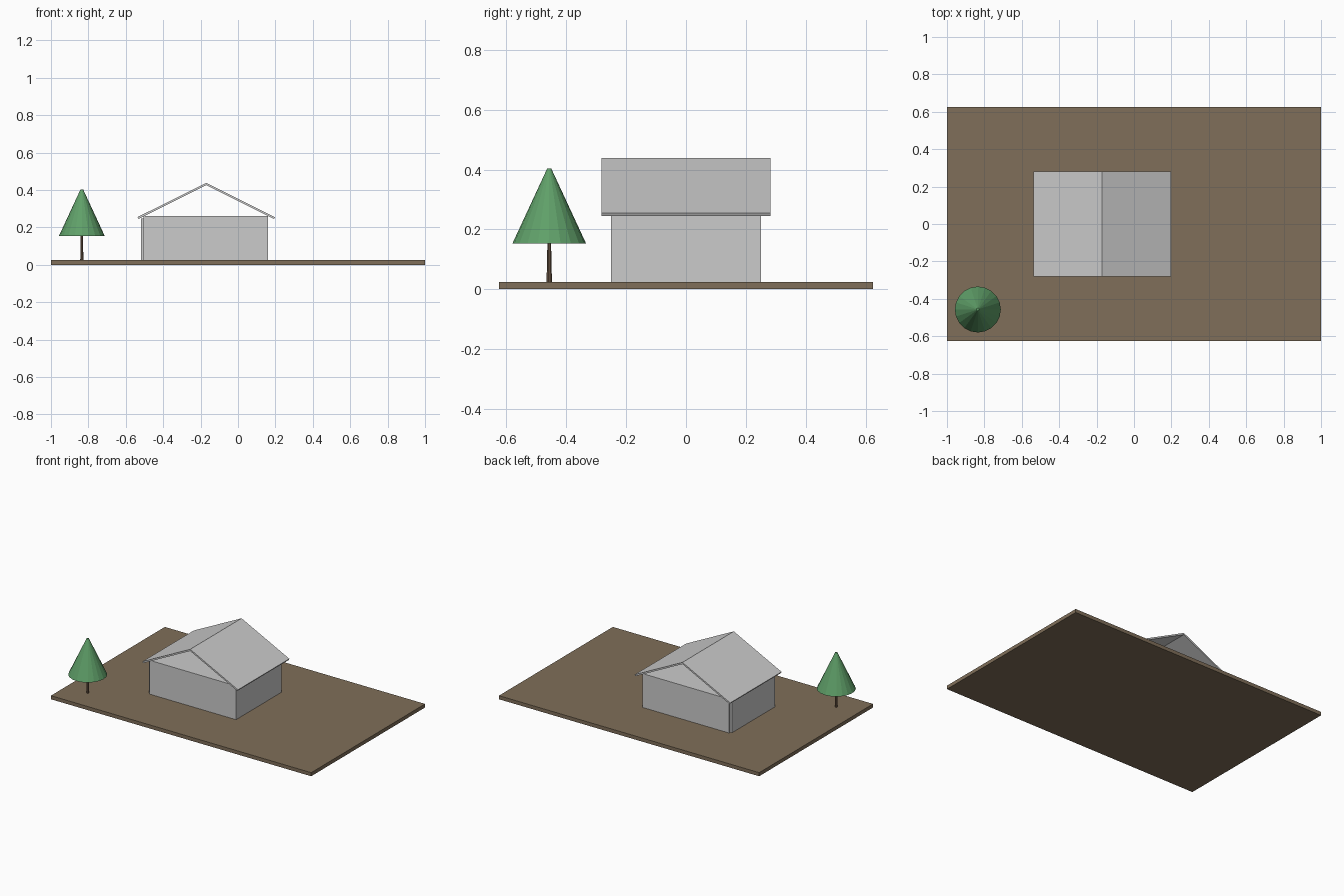
import bpy, math

if "Cube" in bpy.data.objects:
    bpy.data.objects.remove(bpy.data.objects["Cube"])


def material(name, rgb):
    m = bpy.data.materials.new(name)
    m.diffuse_color = (*rgb, 1)
    m.use_nodes = True
    m.node_tree.nodes["Principled BSDF"].inputs["Base Color"].default_value = m.diffuse_color
    return m


GREY = material("light_grey", (0.6, 0.6, 0.6))
EARTH = material("earth_brown", (0.215, 0.158, 0.1))
BARK = material("bark_brown", (0.18, 0.115, 0.07))
LEAF = material("leaf_green", (0.115, 0.35, 0.14))


def box(name, x, y, z, mat):
    """Box from (min, max) ranges."""
    bpy.ops.mesh.primitive_cube_add(size=1, location=[sum(r) / 2 for r in (x, y, z)])
    ob = bpy.context.object
    ob.name = name
    ob.scale = [r[1] - r[0] for r in (x, y, z)]
    bpy.ops.object.transform_apply(location=False, rotation=False, scale=True)
    ob.data.materials.append(mat)
    return ob


def taper(name, sides, r1, r2, x, y, z, mat):
    """Tapered round part from z[0] to z[1]."""
    bpy.ops.mesh.primitive_cone_add(vertices=sides, radius1=r1, radius2=r2,
                                    depth=z[1] - z[0], location=(x, y, sum(z) / 2))
    ob = bpy.context.object
    ob.name = name
    ob.data.materials.append(mat)
    return ob


# Ground slab
G = 0.025
box("ground", (-1, 1), (-0.625, 0.625), (0, G), EARTH)

# Walls and ceiling
T, TOP = 0.014, 0.26
X0, X1, Y = -0.505, 0.16, 0.25
box("front_wall", (X0, X1), (-Y, -Y + T), (G, TOP), GREY)
box("back_wall", (X0, X1), (Y - T, Y), (G, TOP), GREY)
box("right_wall", (X1 - T, X1), (-Y + T, Y - T), (G, TOP), GREY)
box("left_wall", (X0 - T, X0), (-Y + T, Y - T), (G, 0.248), GREY)
box("ceiling", (X0, X1 - T), (-Y + T, Y - T), (TOP - T, TOP), GREY)

# Roof: folded sheet profile extruded along y
RX, HALF, RIDGE, EAVE = -0.17, 0.367, 0.438, 0.255
profile = [(-HALF, EAVE), (0, RIDGE), (HALF, EAVE),
           (HALF - 0.005, EAVE - 0.01), (0, RIDGE - 0.012), (-HALF + 0.005, EAVE - 0.01)]
n, D = len(profile), 0.282
verts = [(RX + px, y, pz) for y in (-D, D) for px, pz in profile]
faces = [(i, (i + 1) % n, n + (i + 1) % n, n + i) for i in range(n)]
for k in (0, n):  # end caps, one quad per slope
    for q in ((0, 1, 4, 5), (1, 2, 3, 4)):
        faces.append([k + i for i in (q if k else q[::-1])])
mesh = bpy.data.meshes.new("roof")
mesh.from_pydata(verts, [], faces)
mesh.materials.append(GREY)
roof = bpy.data.objects.new("roof", mesh)
bpy.context.collection.objects.link(roof)
bpy.context.view_layer.objects.active = roof
bpy.ops.object.select_all(action="DESELECT")
roof.select_set(True)
bpy.ops.object.mode_set(mode="EDIT")
bpy.ops.mesh.select_all(action="SELECT")
bpy.ops.mesh.normals_make_consistent(inside=False)
bpy.ops.object.mode_set(mode="OBJECT")

# Tree
TX, TY = -0.835, -0.457
taper("tree_trunk", 10, 0.009, 0.006, TX, TY, (G, 0.16), BARK)
taper("tree_crown", 20, 0.123, 0.007, TX, TY, (0.153, 0.403), LEAF)
